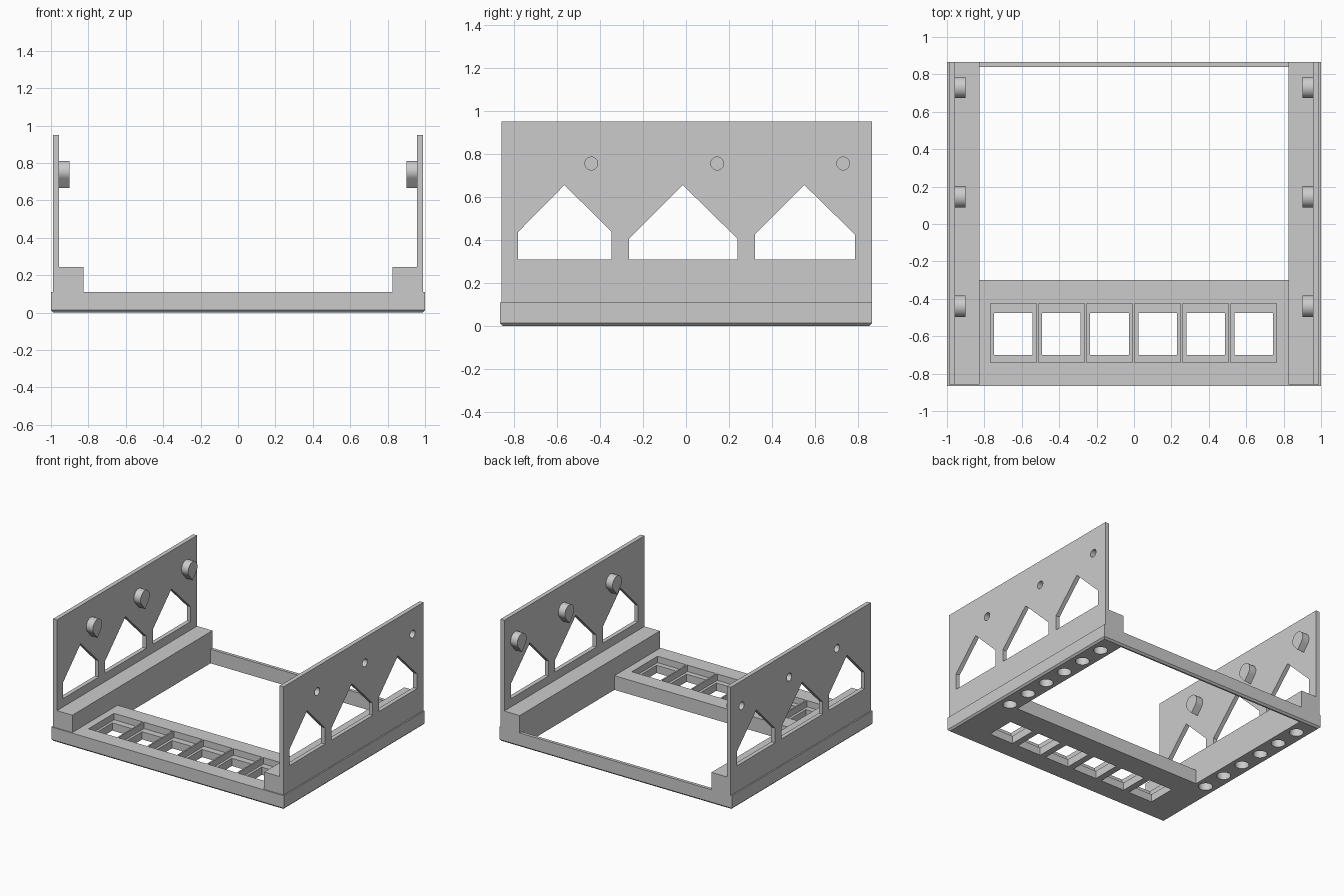
import bpy, bmesh, math
from mathutils import Vector

cube = bpy.data.objects.get("Cube")
if cube:
    bpy.data.objects.remove(cube, do_unlink=True)

grey = bpy.data.materials.new("light grey plastic")
grey.use_nodes = True
colour = (0.6, 0.6, 0.6, 1)
grey.diffuse_color = colour
grey.node_tree.nodes["Principled BSDF"].inputs["Base Color"].default_value = colour


def prism(name, points, lo, hi, axis):
    """Extrude a closed outline: (y, z) along x, or (x, y) along z."""
    def place(p, d):
        return (d, p[0], p[1]) if axis == "x" else (p[0], p[1], d)
    bm = bmesh.new()
    face = bm.faces.new([bm.verts.new(place(p, lo)) for p in points])
    ext = bmesh.ops.extrude_face_region(bm, geom=[face])
    moved = [v for v in ext["geom"] if isinstance(v, bmesh.types.BMVert)]
    bmesh.ops.translate(bm, verts=moved, vec=Vector(place((0, 0), hi - lo)))
    bmesh.ops.recalc_face_normals(bm, faces=bm.faces)
    mesh = bpy.data.meshes.new(name)
    bm.to_mesh(mesh)
    bm.free()
    mesh.materials.append(grey)
    obj = bpy.data.objects.new(name, mesh)
    bpy.context.collection.objects.link(obj)
    return obj


def rect(x0, x1, y0, y1):
    return [(x0, y0), (x1, y0), (x1, y1), (x0, y1)]


def arc(cx, cy, r, start=0, end=360, n=32):
    steps = n if end - start == 360 else n + 1
    angles = [math.radians(start + (end - start) * i / n) for i in range(steps)]
    return [(cx + r * math.cos(a), cy + r * math.sin(a)) for a in angles]


def cut(obj, cutters):
    """Subtract every cutter, bake the result and discard the cutters."""
    for c in cutters:
        c.hide_render = True
        mod = obj.modifiers.new("cut", "BOOLEAN")
        mod.operation, mod.solver, mod.object = "DIFFERENCE", "EXACT", c
    graph = bpy.context.evaluated_depsgraph_get()
    mesh = bpy.data.meshes.new_from_object(obj.evaluated_get(graph))
    obj.modifiers.clear()
    obj.data = mesh
    for c in cutters:
        bpy.data.objects.remove(c, do_unlink=True)


def smooth(obj):
    bpy.ops.object.select_all(action="DESELECT")
    obj.select_set(True)
    bpy.context.view_layer.objects.active = obj
    bpy.ops.object.shade_smooth_by_angle()


BACK = 0.865
BASE_TOP = 0.11

# Base frame with a small chamfer round its underside
base = prism("base_frame", rect(-1, 1, -BACK, BACK), 0, BASE_TOP, "z")
bm = bmesh.new()
bm.from_mesh(base.data)
low = [e for e in bm.edges if all(v.co.z < 0.001 for v in e.verts)]
bmesh.ops.bevel(bm, geom=low, offset=0.013, segments=1, affect="EDGES")
bm.to_mesh(base.data)
bm.free()

cutters = [prism("opening", rect(-0.825, 0.825, -0.3, 0.84), -0.1, 0.3, "z")]
# Six stepped sockets in the front panel
for i in range(6):
    x = -0.645 + 0.257 * i
    cutters.append(prism("socket", rect(x - 0.123, x + 0.123, -0.74, -0.425), 0.06, 0.3, "z"))
    cutters.append(prism("socket_hole", rect(x - 0.103, x + 0.103, -0.70, -0.475), -0.1, 0.2, "z"))
# Blind round holes under both side rails
for side in (-1, 1):
    for i in range(6):
        cutters.append(prism("foot_hole", arc(side * 0.905, -0.29 + 0.2 * i, 0.05), -0.1, 0.08, "z"))
cut(base, cutters)
smooth(base)

# Gabled window outlines: left, right, left shoulder, right shoulder, apex
WINDOWS = [(-0.78, -0.345, 0.437, 0.437, -0.565),
           (-0.265, 0.24, 0.405, 0.405, -0.015),
           (0.32, 0.785, 0.425, 0.425, 0.55)]
PEGS = (-0.44, 0.145, 0.73)
PEG_Z = 0.755

for side, label in ((1, "left"), (-1, "right")):
    # Rail along the foot of the wall
    inner, outer = sorted((side * 0.825, side * 0.957))
    prism(label + "_rail", rect(-0.857, BACK, BASE_TOP, 0.245), inner, outer, "x")

    # Tall side wall with windows and peg holes
    inner, outer = sorted((side * 0.957, side * 0.99))
    wall = prism(label + "_wall", rect(-0.857, BACK, BASE_TOP, 0.95), inner, outer, "x")
    lo, hi = sorted((side * 0.85, side * 1.1))
    cutters = []
    for a, b, za, zb, apex in WINDOWS:
        outline = [(a, 0.31), (b, 0.31), (b, zb), (apex, 0.655), (a, za)]
        cutters.append(prism("window", outline, lo, hi, "x"))
    for y in PEGS:
        cutters.append(prism("peg_hole", arc(y, PEG_Z, 0.03), lo, hi, "x"))
    cut(wall, cutters)
    smooth(wall)

    # Teardrop pegs on the inside, hollowed from the outside
    lo, hi = sorted((side * 0.9, side * 0.957))
    for n, y in enumerate(PEGS):
        outline = arc(y, PEG_Z, 0.057, -40, 220) + [(y, 0.667)]
        peg = prism(f"{label}_peg_{n + 1}", outline, lo, hi, "x")
        a, b = sorted((side * 0.915, side * 1.1))
        cut(peg, [prism("peg_bore", arc(y, PEG_Z, 0.03), a, b, "x")])
        smooth(peg)
